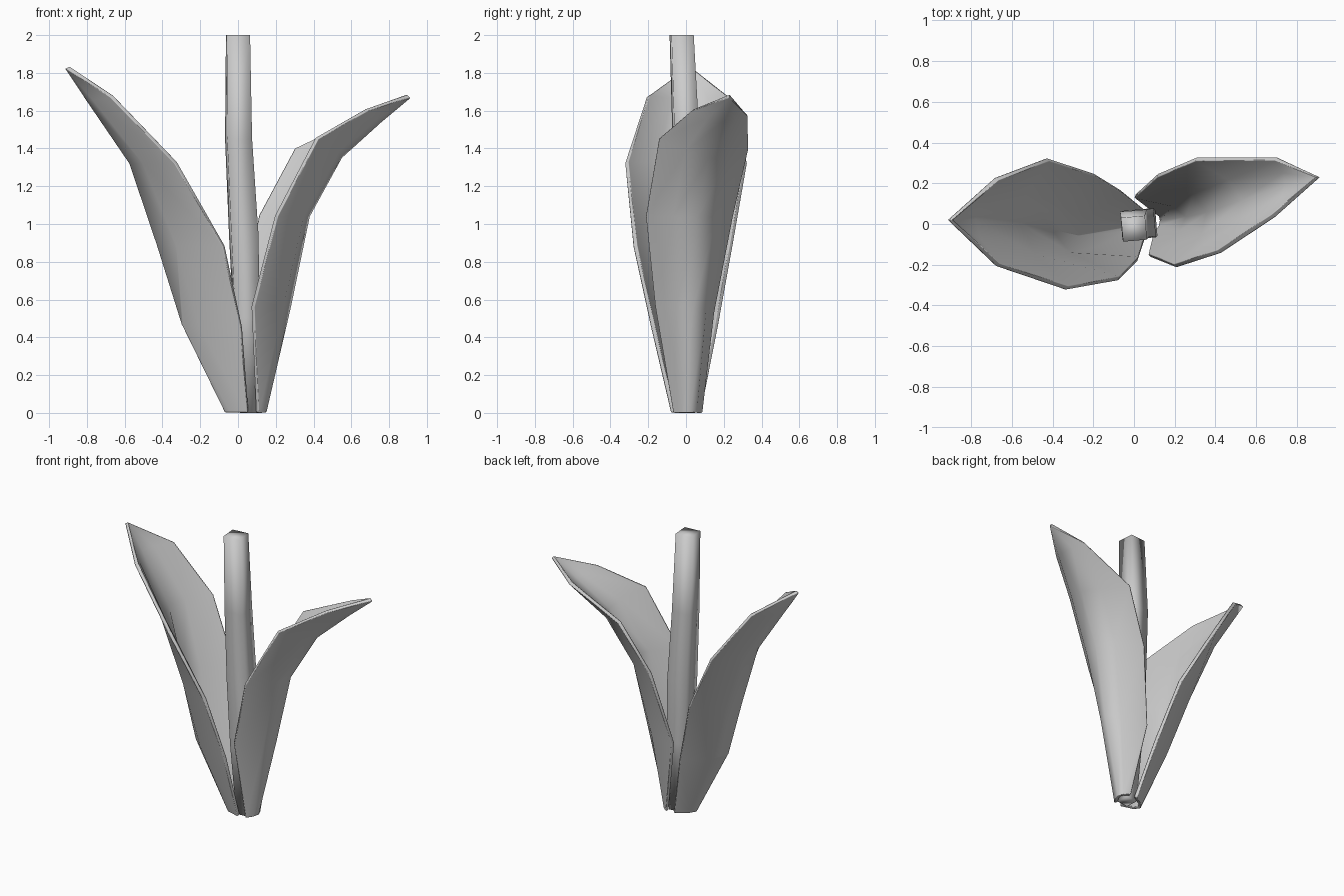
import bpy, bmesh, math
from mathutils import Vector

if "Cube" in bpy.data.objects:
    bpy.data.objects.remove(bpy.data.objects["Cube"])


def finish(name, bm):
    mesh = bpy.data.meshes.new(name)
    bm.to_mesh(mesh)
    bm.free()
    obj = bpy.data.objects.new(name, mesh)
    bpy.context.collection.objects.link(obj)
    mesh.shade_smooth()
    return obj


def leaf(name, rows, tip, side, cols=5):
    """Cupped blade: each row gives front edge, midrib and back edge points."""
    bm = bmesh.new()
    grid = []
    for row in rows:
        f, m, b = (Vector(p) for p in row)
        line = []
        for i in range(cols):
            t = i / (cols - 1)
            depth = 4 * t * (1 - t)  # parabolic cup
            line.append(bm.verts.new(f.lerp(b, t) + (m - (f + b) / 2) * depth))
        grid.append(line)
    for lo, hi in zip(grid, grid[1:]):
        for i in range(cols - 1):
            bm.faces.new((lo[i], lo[i + 1], hi[i + 1], hi[i]))
    end = bm.verts.new(tip)
    for i in range(cols - 1):
        bm.faces.new((grid[-1][i], grid[-1][i + 1], end))
    obj = finish(name, bm)
    # thickness grows towards the stem, then the rim is softened
    mod = obj.modifiers.new("thickness", 'SOLIDIFY')
    mod.thickness = 0.025
    mod.offset = side
    rim = obj.modifiers.new("soft_rim", 'BEVEL')
    rim.width = 0.005
    rim.segments = 1
    rim.limit_method = 'ANGLE'
    rim.angle_limit = math.radians(65)
    rim.harden_normals = True
    return obj


# Large left leaf
leaf("left_leaf", [
    ((0.05, -0.08, 0), (-0.07, -0.02, 0), (0.04, 0.08, 0)),
    ((0.015, -0.185, 0.45), (-0.295, -0.06, 0.46), (-0.07, 0.17, 0.45)),
    ((-0.08, -0.28, 0.88), (-0.43, -0.03, 0.89), (-0.20, 0.25, 0.89)),
    ((-0.335, -0.325, 1.32), (-0.575, 0.0, 1.32), (-0.43, 0.325, 1.32)),
    ((-0.675, -0.21, 1.67), (-0.80, 0.02, 1.65), (-0.68, 0.23, 1.67)),
], (-0.915, 0.02, 1.825), 1)

# Smaller right leaf, turned towards the back
leaf("right_leaf", [
    ((0.11, -0.07, 0), (0.15, 0.02, 0), (0.10, 0.09, 0)),
    ((0.085, -0.165, 0.56), (0.28, 0.04, 0.56), (0.01, 0.15, 0.53)),
    ((0.21, -0.215, 1.04), (0.38, 0.06, 1.04), (0.12, 0.25, 1.04)),
    ((0.425, -0.145, 1.45), (0.55, 0.12, 1.35), (0.31, 0.33, 1.39)),
    ((0.69, 0.03, 1.60), (0.76, 0.19, 1.54), (0.70, 0.33, 1.57)),
], (0.915, 0.23, 1.67), -1)

# Four-sided stem, slightly bent and thickest in the middle
bm = bmesh.new()
rings = []
for x, y, z, half in [(0.06, 0.0, 0, 0.045), (0.045, 0.0, 0.5, 0.065),
                      (0.03, 0.0, 0.95, 0.072), (0.003, 0.0, 1.45, 0.066),
                      (0.0, -0.023, 2.0, 0.059)]:
    ring = []
    for k in range(4):
        a = math.radians(50 + 90 * k)
        r = half * math.sqrt(2)
        ring.append(bm.verts.new((x + r * math.cos(a), y + r * math.sin(a), z)))
    rings.append(ring)
for lo, hi in zip(rings, rings[1:]):
    for k in range(4):
        j = (k + 1) % 4
        bm.faces.new((lo[k], lo[j], hi[j], hi[k]))
bm.faces.new(rings[0][::-1])
bm.faces.new(rings[-1])
finish("stem", bm)
